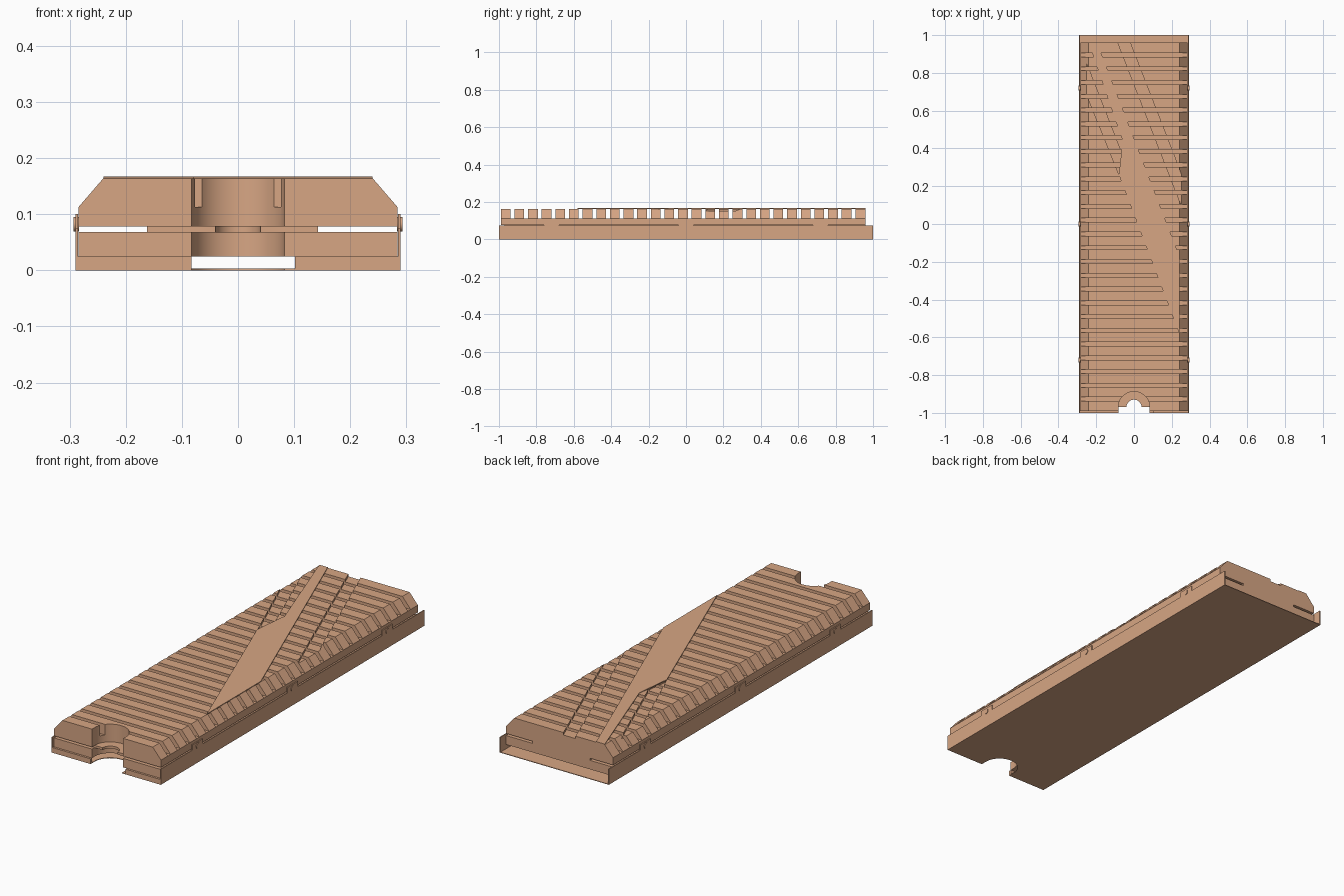
import bpy, bmesh, math

if "Cube" in bpy.data.objects:
    bpy.data.objects.remove(bpy.data.objects["Cube"])

mat = bpy.data.materials.new("tan")
mat.diffuse_color = (0.68, 0.38, 0.23, 1)
mat.use_nodes = True
mat.node_tree.nodes["Principled BSDF"].inputs["Base Color"].default_value = mat.diffuse_color


def make(name, bm):
    bmesh.ops.recalc_face_normals(bm, faces=bm.faces)
    me = bpy.data.meshes.new(name)
    bm.to_mesh(me)
    bm.free()
    ob = bpy.data.objects.new(name, me)
    bpy.context.collection.objects.link(ob)
    me.materials.append(mat)
    return ob


def prism(bm, pts, a, b, axis="z"):
    """Extrude a 2D outline from a to b along an axis."""
    place = {"z": lambda u, v, w: (u, v, w),
             "y": lambda u, v, w: (u, w, v),
             "x": lambda u, v, w: (w, u, v)}[axis]
    lo = [bm.verts.new(place(u, v, a)) for u, v in pts]
    hi = [bm.verts.new(place(u, v, b)) for u, v in pts]
    bm.faces.new(lo)
    bm.faces.new(hi)
    n = len(pts)
    for i in range(n):
        bm.faces.new((lo[i], lo[(i + 1) % n], hi[(i + 1) % n], hi[i]))


def box(bm, x0, x1, y0, y1, z0, z1):
    prism(bm, [(x0, y0), (x1, y0), (x1, y1), (x0, y1)], z0, z1)


def shape(name, *prisms):
    bm = bmesh.new()
    for p in prisms:
        prism(bm, *p)
    return make(name, bm)


def block(name, *dims):
    bm = bmesh.new()
    box(bm, *dims)
    return make(name, bm)


def circle(cx, cy, r, n=48):
    return [(cx + r * math.cos(math.tau * i / n), cy + r * math.sin(math.tau * i / n))
            for i in range(n)]


def cut(ob, cutters):
    for c in cutters:
        c.hide_render = True
        m = ob.modifiers.new("cut", "BOOLEAN")
        m.operation = "DIFFERENCE"
        m.solver = "EXACT"
        m.object = c
    dg = bpy.context.evaluated_depsgraph_get()
    me = bpy.data.meshes.new_from_object(ob.evaluated_get(dg))
    ob.modifiers.clear()
    ob.data = me


Y0, Y1 = -0.99, 0.96
PITCH, GAP, RIBS = 0.0729, 0.021, 27

# Cutters: front socket, cross grooves, diagonal channels
big_hole = shape("socket_cutter", (circle(0, -0.97, 0.083), -0.1, 0.3))
front_gap = block("front_gap_cutter", -0.083, 0.083, -1.1, -0.97, -0.1, 0.3)
small_hole = shape("ledge_cutter", (circle(0, -0.97, 0.04), -0.1, 0.3))
bm = bmesh.new()
for i in range(1, RIBS):
    y = Y0 + i * PITCH
    box(bm, -0.4, 0.4, y - GAP, y, 0.113, 0.3)
grooves = make("groove_cutter", bm)
right_channel = shape("right_channel_cutter",
                      ([(-0.101, 1.0), (-0.036, 1.0), (0.304, 0.127), (0.304, -0.04)], 0.152, 0.3))
left_channel = shape("left_channel_cutter",
                     ([(-0.30, 0.808), (-0.30, 0.975), (-0.06, 0.36), (-0.075, 0.25)], 0.152, 0.3))

# Ribbed top: chamfered profile with grooves cut across
top = shape("ribbed_top", ([(-0.284, 0.078), (0.284, 0.078), (0.284, 0.113),
                            (0.24, 0.164), (-0.24, 0.164), (-0.284, 0.113)], Y0, Y1, "y"))
cut(top, [grooves, right_channel, left_channel, big_hole, front_gap])

# Lower body and the narrow spacer that leaves side slots
lower = block("lower_body", -0.284, 0.284, Y0, Y1, 0.025, 0.068)
cut(lower, [big_hole, front_gap])
spacer = block("spacer_plate", -0.162, 0.143, -0.97, Y1, 0.067, 0.0785)
cut(spacer, [small_hole])

# Raised diagonal band lying over the ribs
shape("diagonal_band", ([(-0.24, 0.96), (-0.195, 0.96), (0.24, -0.17), (0.24, -0.58),
                         (-0.08, 0.26), (-0.06, 0.44)], 0.162, 0.167))

# Tray: thin floor and front lips
floor = block("tray_floor", -0.29, 0.29, -1, 1, 0, 0.003)
cut(floor, [big_hole, front_gap])
block("front_lip_left", -0.29, -0.083, -1, -0.988, 0, 0.025)
block("front_lip_right", 0.102, 0.29, -1, -0.988, 0, 0.025)

# Tray side walls with raised tabs, and pins through the tabs
pins = (-0.72, 0.0, 0.72)
outline = [(-1, 0), (1, 0), (1, 0.075)]
for y in reversed(pins):
    outline += [(y + 0.04, 0.075), (y + 0.04, 0.1), (y - 0.04, 0.1), (y - 0.04, 0.075)]
outline.append((-1, 0.075))
for side, s in (("left", -1), ("right", 1)):
    shape(side + "_wall", (outline, s * 0.2855, s * 0.29, "x"))
    shape(side + "_pins", *[(circle(y, 0.082, 0.013, 20), s * 0.283, s * 0.293, "x")
                            for y in pins])

# Remove finished cutters and smooth the socket
for ob in list(bpy.data.objects):
    if ob.name.endswith("cutter"):
        bpy.data.objects.remove(ob)
bpy.ops.object.select_all(action="SELECT")
bpy.context.view_layer.objects.active = top
bpy.ops.object.shade_smooth_by_angle(angle=math.radians(20))
